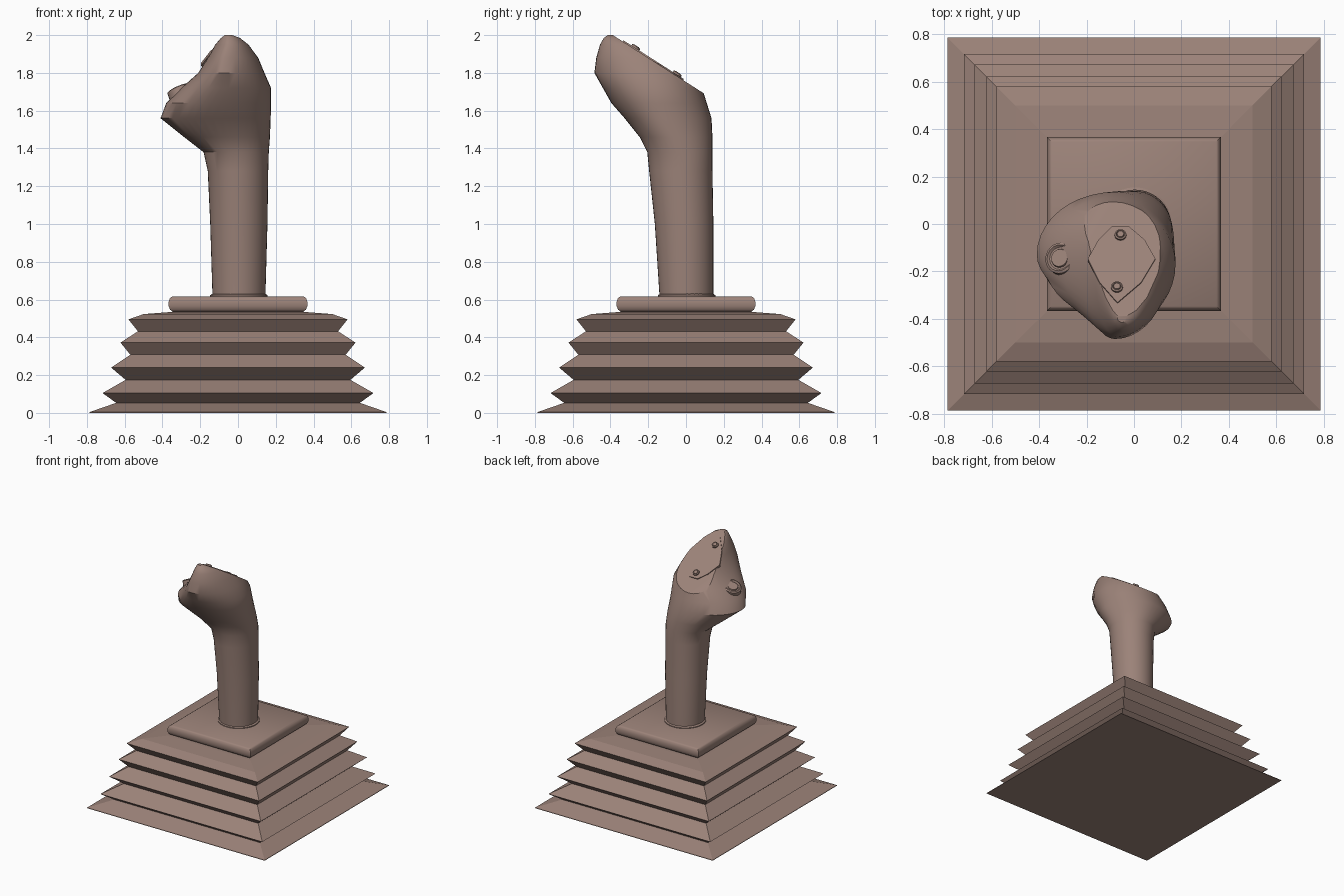
import bpy, bmesh, math
from mathutils import Vector
from mathutils.bvhtree import BVHTree

cube = bpy.data.objects.get("Cube")
if cube:
    bpy.data.objects.remove(cube, do_unlink=True)

# Single dusty brown material
mat = bpy.data.materials.new("dusty brown")
mat.use_nodes = True
COLOUR = (0.33, 0.225, 0.19, 1)
mat.diffuse_color = COLOUR
mat.node_tree.nodes["Principled BSDF"].inputs["Base Color"].default_value = COLOUR


def finish(bm, name, smooth_angle=None):
    bmesh.ops.recalc_face_normals(bm, faces=bm.faces)
    me = bpy.data.meshes.new(name)
    bm.to_mesh(me)
    bm.free()
    me.materials.append(mat)
    ob = bpy.data.objects.new(name, me)
    bpy.context.collection.objects.link(ob)
    if smooth_angle:
        bpy.ops.object.select_all(action='DESELECT')
        ob.select_set(True)
        bpy.context.view_layer.objects.active = ob
        bpy.ops.object.shade_smooth_by_angle(angle=math.radians(smooth_angle))
    return ob


def loft(rings):
    """Skin a list of equally long point rings and cap both ends."""
    bm = bmesh.new()
    rows = [[bm.verts.new(p) for p in ring] for ring in rings]
    for a, b in zip(rows, rows[1:]):
        n = len(a)
        for i in range(n):
            j = (i + 1) % n
            bm.faces.new((a[i], a[j], b[j], b[i]))
    bm.faces.new(rows[0][::-1])
    bm.faces.new(rows[-1])
    return bm


def square(h, z):
    return [(-h, -h, z), (h, -h, z), (h, h, z), (-h, h, z)]


def disc_stack(name, profile, place, normal, sides=24):
    """Turned part from (radius, height) pairs, set on a point along a normal."""
    rot = Vector((0, 0, 1)).rotation_difference(normal)
    rings = []
    for r, h in profile:
        ring = []
        for i in range(sides):
            t = math.tau * i / sides
            ring.append(place + rot @ Vector((r * math.cos(t), r * math.sin(t), h)))
        rings.append(ring)
    return finish(loft(rings), name, 30)


# Folded square boot: half width and height of each fold
folds = [(.787, 0), (.787, .004), (.645, .053), (.717, .105), (.595, .175),
         (.672, .24), (.57, .308), (.622, .372), (.53, .432), (.58, .495),
         (.50, .523), (.37, .533), (.29, .535)]
finish(loft([square(h, z) for h, z in folds]), "bellows_boot")

# Square mounting plate with rounded rim
rim = [(.29, .525), (.345, .535), (.36, .547), (.367, .565), (.367, .59),
       (.36, .608), (.347, .617)]
finish(loft([square(h, z) for h, z in rim]), "mounting_plate", 35)

# Collar at the foot of the grip
disc_stack("collar", [(.152, 0), (.152, .008), (.14, .016)],
           Vector((.005, .003, .615)), Vector((0, 0, 1)), 32)

# Grip and head: z, x extents and centre, y extents and centre
sections = [
    (.615, -.135, .145, .005, -.14, .145, 0),
    (1.0, -.147, .156, .003, -.165, .145, -.005),
    (1.28, -.16, .16, 0, -.195, .14, -.02),
    (1.38, -.182, .163, -.005, -.205, .14, -.03),
    (1.46, -.285, .169, -.04, -.245, .14, -.07),
    (1.56, -.41, .173, -.08, -.325, .135, -.13),
    (1.64, -.38, .175, -.09, -.395, .11, -.15),
    (1.72, -.30, .175, -.09, -.44, .085, -.17),
    (1.80, -.21, .14, -.08, -.485, .05, -.2),
    (1.88, -.16, .107, -.07, -.475, -.03, -.24),
    (1.95, -.12, .055, -.05, -.455, -.12, -.31),
    (1.985, -.09, .01, -.05, -.435, -.25, -.37),
    (2.0, -.07, -.03, -.05, -.415, -.37, -.395)]


def section(z, x0, x1, cx, y0, y1, cy, n=40):
    ring = []
    for i in range(n):
        c, s = math.cos(math.tau * i / n), math.sin(math.tau * i / n)
        ring.append((cx + c * (x1 - cx if c > 0 else cx - x0),
                     cy + s * (y1 - cy if s > 0 else cy - y0), z))
    return ring


# Slice the head with the sloping control face
SLOPE, TOP = -.64, 1.752
face_n = Vector((0, -SLOPE, 1)).normalized()
bm = loft([section(*s) for s in sections])
cut = bmesh.ops.bisect_plane(bm, geom=bm.verts[:] + bm.edges[:] + bm.faces[:],
                             plane_co=(0, 0, TOP), plane_no=face_n, clear_outer=True)
edges = [e for e in cut["geom_cut"] if isinstance(e, bmesh.types.BMEdge)]
bmesh.ops.holes_fill(bm, edges=edges, sides=0)
bmesh.ops.recalc_face_normals(bm, faces=bm.faces)
tree = BVHTree.FromBMesh(bm)
finish(bm, "grip", 32)

# Diamond control panel on the sloping face
diamond = [(-.195, -.15), (-.145, -.25), (-.07, -.335), (.03, -.25), (.09, -.15),
           (.045, -.07), (-.02, -.015), (-.095, -.015), (-.15, -.07)]


def on_slope(x, y, lift):
    return Vector((x, y, TOP + SLOPE * y)) + face_n * lift


finish(loft([[on_slope(x, y, h) for x, y in diamond] for h in (-.012, .007)]),
       "control_panel")

# Two small buttons on the panel
for name, x, y in (("rear_button", -.057, -.052), ("front_button", -.072, -.272)):
    disc_stack(name, [(.025, 0), (.025, .012), (.019, .015), (.016, .010), (.014, .016)],
               on_slope(x, y, .004), face_n, 16)

# Thumb button with a raised ring on the side lobe
hit, normal, _, _ = tree.ray_cast(Vector((-.31, -.145, 3)), Vector((0, 0, -1)))
normal = (normal + Vector((.1, .25, .7))).normalized()
disc_stack("thumb_button", [(.07, -.05), (.066, .008), (.056, .013), (.048, .004),
                            (.04, .004), (.037, .013)], hit, normal)
